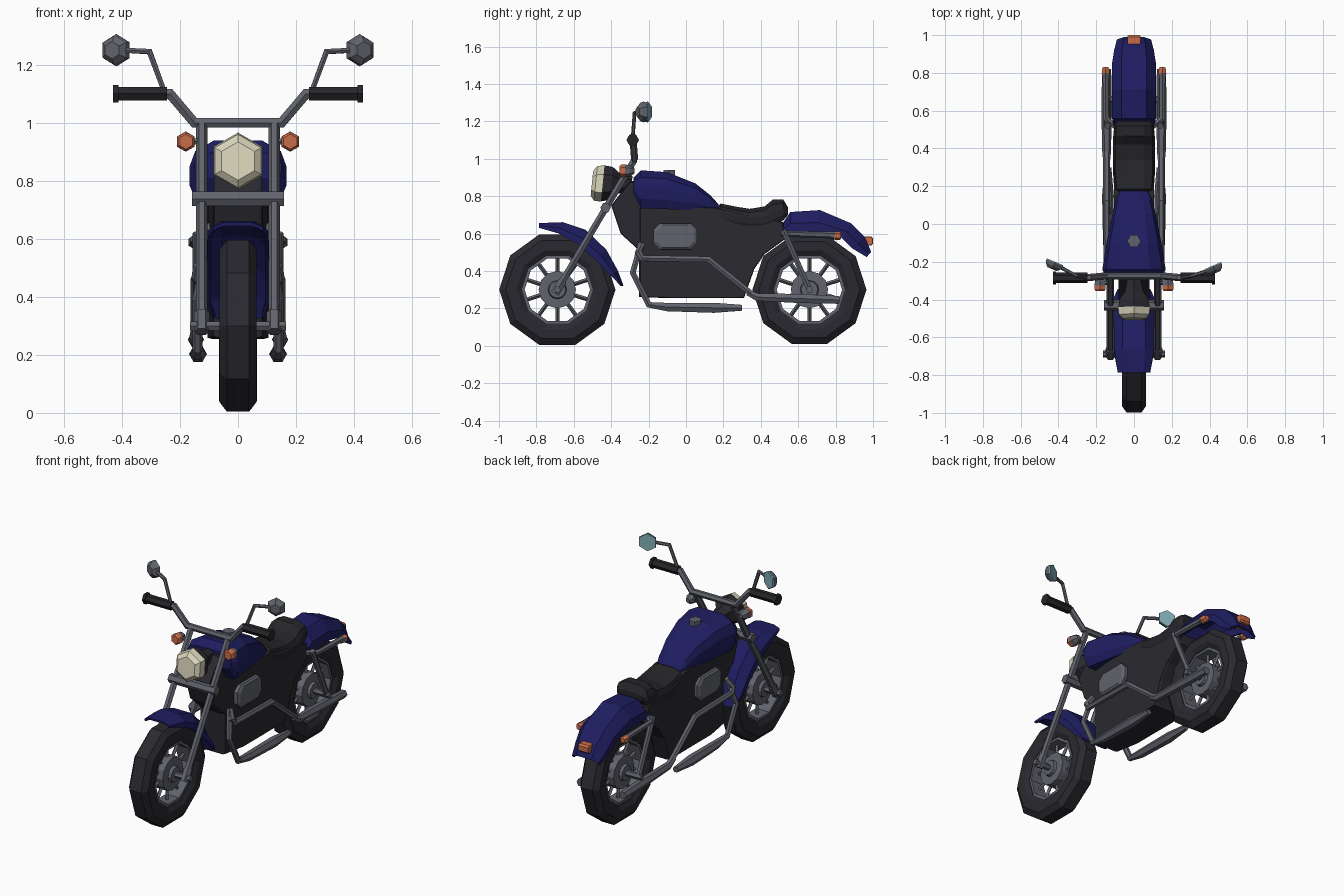
import bpy, bmesh, math
from mathutils import Vector

if "Cube" in bpy.data.objects:
    bpy.data.objects.remove(bpy.data.objects["Cube"])


def material(name, r, g, b):
    m = bpy.data.materials.new(name)
    m.diffuse_color = (r, g, b, 1)
    m.use_nodes = True
    m.node_tree.nodes["Principled BSDF"].inputs["Base Color"].default_value = m.diffuse_color
    return m


BLUE = material("blue paint", .013, .0125, .12)
DARK = material("charcoal", .022, .022, .029)
BLACK = material("black rubber", .019, .019, .023)
GREY = material("grey metal", .12, .124, .15)
CREAM = material("cream lens", .7, .67, .5)
ORANGE = material("orange lens", .58, .15, .065)
GLASS = material("mirror glass", .22, .42, .47)


def loft(name, rings, mat, mirror=False, caps=True, closed=True, loop=False):
    """Skin equal-sized rings of points; optionally add the x-mirrored copy."""
    bm = bmesh.new()
    for s in ((1, -1) if mirror else (1,)):
        vs = [[bm.verts.new((s * p[0], p[1], p[2])) for p in r] for r in rings]
        n, k = len(rings[0]), len(rings)
        for i in range(k if loop else k - 1):
            a, b = vs[i], vs[(i + 1) % k]
            for j in range(n if closed else n - 1):
                bm.faces.new((a[j], a[(j + 1) % n], b[(j + 1) % n], b[j]))
        if caps and closed and not loop:
            bm.faces.new(vs[0])
            bm.faces.new(vs[-1])
    bmesh.ops.recalc_face_normals(bm, faces=bm.faces)
    me = bpy.data.meshes.new(name)
    bm.to_mesh(me)
    bm.free()
    me.materials.append(mat)
    ob = bpy.data.objects.new(name, me)
    bpy.context.collection.objects.link(ob)
    return ob


def tube(name, pts, r, mat, mirror=True, sides=6):
    """Sweep a polygon along a path; r is one radius or one per point."""
    P = [Vector(p) for p in pts]
    rad = r if isinstance(r, (list, tuple)) else [r] * len(P)
    ext = [max(p[i] for p in P) - min(p[i] for p in P) for i in range(3)]
    ref = Vector((0, 0, 0))
    ref[ext.index(min(ext))] = 1
    rings = []
    for i, p in enumerate(P):
        d0 = (p - P[i - 1]).normalized() if i else (P[1] - p).normalized()
        d1 = (P[i + 1] - p).normalized() if i < len(P) - 1 else d0
        t = (d0 + d1).normalized()
        u = (ref - t * ref.dot(t)).normalized()
        v = t.cross(u) / max(t.dot(d0), .5)
        rings.append([p + rad[i] * (math.cos(a) * u + math.sin(a) * v)
                      for a in (math.tau * k / sides for k in range(sides))])
    return loft(name, rings, mat, mirror)


def lathe(name, profile, cy, cz, mat, n=10, loop=False):
    """Turn (x, radius) points about the wheel axle."""
    return loft(name, [[(x, cy + r * math.cos(math.tau * k / n), cz + r * math.sin(math.tau * k / n))
                        for k in range(n)] for x, r in profile], mat, loop=loop)


def hexes(name, cx, cz, prof, mat, mirror=False, tilt=0):
    """Pointed-top hexagons stacked along y from (y, radius) points."""
    return loft(name, [[(cx + r * math.sin(k * math.pi / 3), y + tilt * r * math.cos(k * math.pi / 3),
                         cz + r * math.cos(k * math.pi / 3)) for k in range(6)] for y, r in prof], mat, mirror)


def rounded(name, stations, mat):
    """Loft along y from (y, bottom, top, half width)."""
    sec = [(.87, 0), (1, .25), (1, .55), (.88, .82), (.5, 1)]
    sec += [(-x, z) for x, z in reversed(sec)]
    return loft(name, [[(x * w, y, zb + z * (zt - zb)) for x, z in sec] for y, zb, zt, w in stations], mat)


def fender(name, stations, mat):
    """Curved shell from (top y, top z, edge y, edge z, half width)."""
    sec = [(1, 0), (1, .45), (.58, 1)]
    sec += [(-x, f) for x, f in reversed(sec)]
    ob = loft(name, [[(x * w, ly + f * (ty - ly), lz + f * (tz - lz)) for x, f in sec]
                     for ty, tz, ly, lz, w in stations], mat, closed=False)
    mod = ob.modifiers.new("thickness", "SOLIDIFY")
    mod.thickness, mod.offset = .012, 0


def slab(name, prof, layers, mat, mirror=False):
    """Side profile in (y, z), stacked in x as (x, scale)."""
    cy = sum(p[0] for p in prof) / len(prof)
    cz = sum(p[1] for p in prof) / len(prof)
    return loft(name, [[(x, cy + s * (y - cy), cz + s * (z - cz)) for y, z in prof] for x, s in layers], mat, mirror)


# wheels
for side, cy, R, w in (("front", -.688, .311, .064), ("rear", .66, .305, .066)):
    half = [(.75 * w, .19), (w, .22), (w, R - .035), (.6 * w, R)]
    lathe(side + "_tyre", half + [(-x, r) for x, r in reversed(half)], cy, .3, DARK, loop=True)
    lathe(side + "_rim", [(.045, .205), (.045, .175), (-.045, .175), (-.045, .205)], cy, .3, GREY, loop=True)
    lathe(side + "_hub", [(-.06, .045), (-.042, .05), (-.04, .1), (.04, .1), (.042, .05),
                          (.06, .045)], cy, .3, GREY, 12)
    lathe(side + "_axle", [(-.165, .018), (.165, .018)], cy, .3, GREY, 6)
    for k in range(10):
        a = math.tau * (k + .5) / 10
        c, s = math.cos(a), math.sin(a)
        tube(side + "_spoke", [(0, cy + .09 * c, .3 + .09 * s), (0, cy + .185 * c, .3 + .185 * s)],
             .011, GREY, False, 4)

# fenders
fender("front_fender", [(-.785, .65, -.785, .63, .08), (-.66, .655, -.68, .6, .1), (-.54, .615, -.58, .545, .1),
                        (-.43, .51, -.475, .45, .1), (-.37, .40, -.405, .38, .1),
                        (-.34, .32, -.36, .335, .085)], BLUE)
fender("rear_fender", [(.51, .635, .515, .6, .1), (.56, .71, .56, .605, .11), (.715, .72, .7, .605, .11),
                       (.88, .65, .83, .58, .11), (.95, .58, .89, .52, .1), (.985, .5, .965, .475, .085)], BLUE)

# engine body, narrower at the front, and steering neck
body = slab("engine_body", [(-.25, .74), (-.25, .26), (-.1, .255), (.31, .255), (.365, .41), (.42, .49), (.53, .57),
                            (.52, .66), (.15, .74), (-.1, .74)],
            [(-.105, .985), (-.09, 1), (.09, 1), (.105, .985)], DARK)
for v in body.data.vertices:
    if v.co.y < -.2:
        v.co.x *= .8
slab("steering_neck", [(-.30, .88), (-.40, .75), (-.35, .6), (-.24, .5), (-.1, .5), (-.1, .88)],
     [(-.082, .97), (-.07, 1), (.07, 1), (.082, .97)], DARK)
slab("side_cover", [(-.175, .55), (-.14, .515), (.025, .515), (.06, .55), (.06, .62), (.025, .655),
                    (-.14, .655), (-.175, .62)], [(.095, 1), (.118, 1), (.128, .85)], GREY, True)

# tank, cap and seat
rounded("fuel_tank", [(-.28, .81, .9, .15), (-.24, .735, .938, .168), (-.1, .73, .928, .145),
                      (.05, .725, .868, .115), (.13, .72, .805, .095), (.175, .72, .755, .075)], BLUE)
tube("fuel_cap", [(0, -.09, .91), (0, -.09, .94)], .036, GREY, False)
rounded("seat", [(.15, .7, .725, .08), (.185, .665, .76, .105), (.26, .635, .745, .11), (.34, .625, .732, .11),
                 (.42, .625, .745, .11), (.465, .64, .782, .11), (.52, .67, .782, .105), (.545, .7, .74, .085)], BLACK)

# fork
tube("fork_leg", [(.125, -.688, .3), (.125, -.275, .995)], .02, GREY)
tube("fork_sleeve", [(.125, -.70, .28), (.125, -.66, .347)], .026, GREY)
tube("fork_brace", [(-.158, -.43, .738), (.158, -.43, .738)], .028, GREY, False)

# handlebar, grips and mirrors
side = [(.15, -.275, 1.0), (.235, -.283, 1.1), (.3, -.285, 1.1)]
tube("handlebar", [(-x, y, z) for x, y, z in reversed(side)] + side, .019, GREY, False)
tube("grip", [(.245, -.285, 1.1), (.425, -.285, 1.1)], .027, BLACK)
tube("grip_end", [(.412, -.285, 1.1), (.43, -.285, 1.1)], .034, BLACK)


def mirror_ring(sx, cy, d, r):
    n, u = Vector((-.4 * sx, .917, 0)), Vector((.917 * sx, .4, 0))
    c = Vector((.424 * sx, cy, 1.25)) + n * d
    return [c + r * (math.sin(k * math.pi / 3) * u + math.cos(k * math.pi / 3) * Vector((0, 0, 1))) for k in range(6)]


for label, sx, cy in (("right", 1, -.236), ("left", -1, -.216)):
    loft(label + "_mirror_shell", [mirror_ring(sx, cy, d, r) for d, r in ((-.025, .03), (-.008, .05), (.012, .056))],
         GREY)
    loft(label + "_mirror_glass", [mirror_ring(sx, cy, .012, .055), mirror_ring(sx, cy, .017, .053)], GLASS)
    tube(label + "_mirror_stalk", [(.255 * sx, -.285, 1.11), (.305 * sx, -.275, 1.245), (.395 * sx, cy - .01, 1.25)],
         .01, GREY, False)

# headlight
hexes("headlight_lens", 0, .868, [(-.503, .066), (-.483, .092), (-.445, .098)], CREAM, tilt=.1)
hexes("headlight_shell", 0, .868, [(-.446, .096), (-.4, .088), (-.36, .055), (-.29, .04)], DARK, tilt=.1)

# turn signals and tail light
hexes("front_signal_lens", .18, .935, [(-.355, .026), (-.345, .034), (-.325, .035)], ORANGE, True)
hexes("front_signal_shell", .18, .935, [(-.326, .034), (-.3, .03), (-.275, .014)], GREY, True)
tube("front_signal_arm", [(.12, -.31, .935), (.18, -.31, .935)], .012, GREY)
tube("rear_signal_bar", [(.1, .515, .6), (.15, .56, .598), (.15, .77, .592), (.15, .795, .588)],
     [.016, .016, .018, .024], GREY)
hexes("rear_signal_lens", .15, .588, [(.794, .023), (.82, .023), (.83, .016)], ORANGE, True)
slab("tail_light", [(.915, .585), (.99, .585), (1.0, .575), (1.0, .545), (.99, .535), (.915, .535)],
     [(-.034, .9), (-.027, 1), (.027, 1), (.034, .9)], ORANGE)

# rear struts, exhaust pipes and mufflers
tube("rear_strut", [(.14, .52, .62), (.14, .545, .56), (.14, .66, .3)], .017, GREY)
tube("upper_pipe", [(.11, -.235, .545), (.138, -.255, .5), (.142, -.235, .468), (.145, .12, .462),
                    (.145, .37, .262)], .018, GREY)
tube("upper_muffler", [(.145, .33, .285), (.145, .38, .26), (.145, .6, .253), (.145, .82, .245)],
     [.018, .023, .028, .024], GREY)
tube("lower_pipe", [(.11, -.24, .55), (.14, -.285, .39), (.14, -.2, .22), (.138, -.12, .21)], .017, GREY)
tube("lower_muffler", [(.138, -.19, .217), (.138, -.1, .207), (.138, .15, .203), (.138, .3, .203)],
     [.017, .026, .031, .018], GREY)
